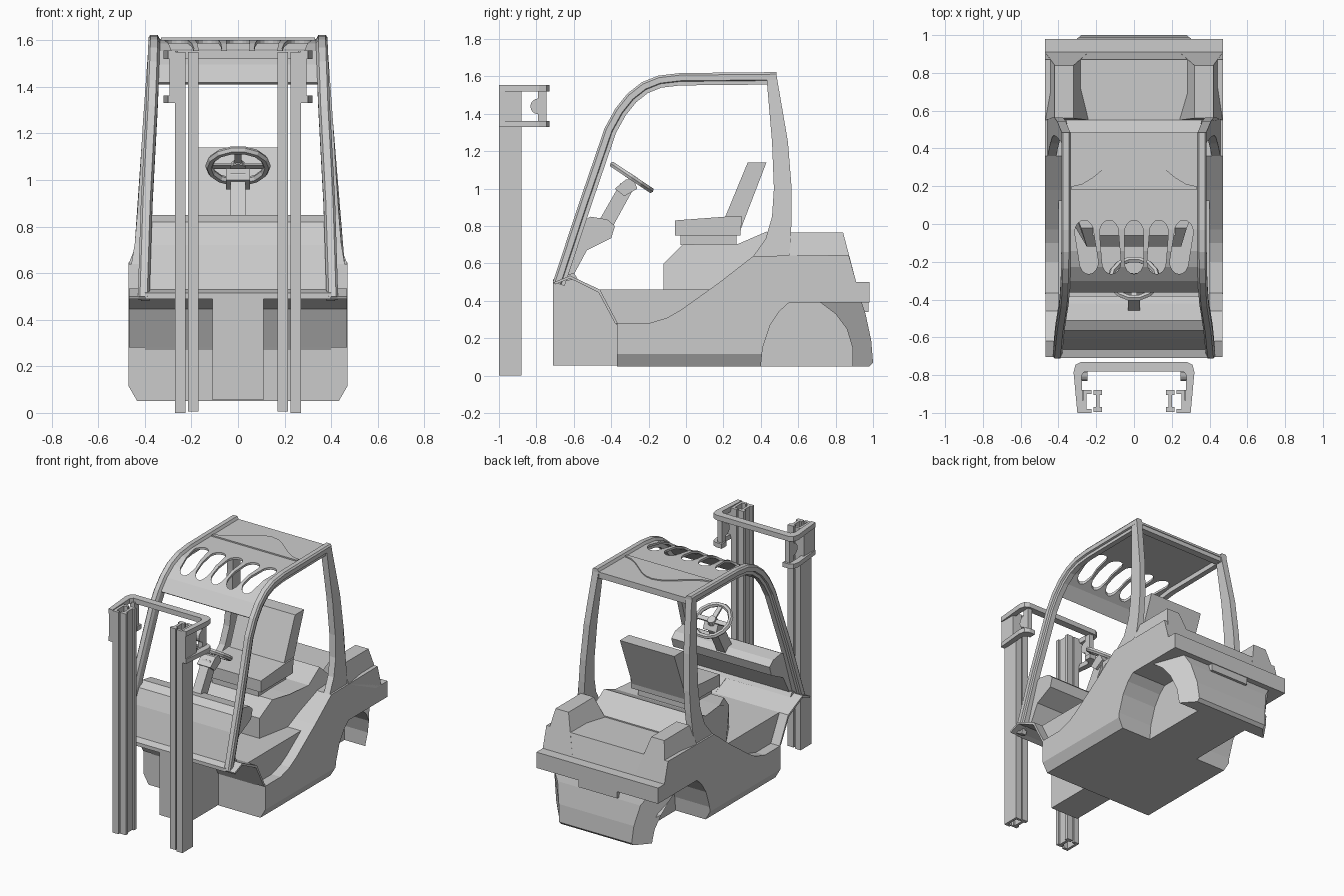
import bpy, bmesh, math
from mathutils import Matrix, Vector

if "Cube" in bpy.data.objects:
    bpy.data.objects.remove(bpy.data.objects["Cube"])


def make(name, verts, faces, mirror=False):
    n = len(verts)
    verts, faces = list(verts), [list(f) for f in faces]
    if mirror:
        faces += [[i + n for i in reversed(f)] for f in faces]
        verts += [(-x, y, z) for x, y, z in verts]
    me = bpy.data.meshes.new(name)
    me.from_pydata(verts, [], faces)
    bm = bmesh.new()
    bm.from_mesh(me)
    bmesh.ops.recalc_face_normals(bm, faces=bm.faces)
    bm.to_mesh(me)
    bm.free()
    ob = bpy.data.objects.new(name, me)
    bpy.context.collection.objects.link(ob)
    return ob


def prism_faces(n, o=0):
    sides = [[o + i, o + (i + 1) % n, o + n + (i + 1) % n, o + n + i] for i in range(n)]
    return sides + [list(range(o, o + n)), list(range(o + 2 * n - 1, o + n - 1, -1))]


def slab(name, pts, x0=None, x1=None, mirror=False):
    """Side profile (y, z[, x0, x1]) spanning x0..x1."""
    pts = [tuple(p) if len(p) == 4 else (*p[:2], x0, x1) for p in pts]
    verts = [(p[2], p[0], p[1]) for p in pts] + [(p[3], p[0], p[1]) for p in pts]
    return make(name, verts, prism_faces(len(pts)), mirror)


def wide(name, pts):
    """Side profile (y, z, half width), symmetric about x = 0."""
    return slab(name, [(y, z, -w, w) for y, z, w in pts])


def plan(name, pts, z0, z1, mirror=False):
    verts = [(x, y, z0) for x, y in pts] + [(x, y, z1) for x, y in pts]
    return make(name, verts, prism_faces(len(pts)), mirror)


def both(half):
    return half + [(-x, y) for x, y in reversed(half)]


def sweep(name, path, section, mirror=False):
    """Section (x, offset along path normal) carried along path (y, z, x)."""
    verts, faces, n = [], [], len(section)
    for i, (y, z, x) in enumerate(path):
        a, b = path[max(i - 1, 0)], path[min(i + 1, len(path) - 1)]
        t = Vector((b[0] - a[0], b[1] - a[1])).normalized()
        verts += [(x + u, y - t.y * v, z + t.x * v) for u, v in section]
    for i in range(len(path) - 1):
        faces += prism_faces(n, i * n)[:n]
    faces += [list(range(n)), list(range(len(verts) - n, len(verts)))]
    return make(name, verts, faces, mirror)


# Main body with rear wheel arch and chamfered lower edge
body = slab("body", [(-.37, .05), (.40, .05), (.41, .15), (.45, .27), (.50, .345), (.55, .39),
                     (.98, .39), (.98, .50), (.91, .50), (.87, .645), (.36, .64), (.18, .50),
                     (-.03, .35), (-.10, .31), (-.20, .28), (-.37, .28)], -.47, .47)
bm = bmesh.new()
bm.from_mesh(body.data)
bmesh.ops.bisect_plane(bm, geom=bm.verts[:] + bm.edges[:] + bm.faces[:],
                       plane_co=(0, 0, .115), plane_no=(0, 0, 1))
for v in bm.verts:
    if v.co.z < .06:
        v.co.x *= .92
bm.to_mesh(body.data)
bm.free()

# Wheel well core, rear weight, tow plate, rear shoulders
slab("wheel_well_core", [(.39, .05), (.89, .05), (.89, .40), (.39, .40)], -.2, .2)
wide("rear_weight", [(.89, .05, .36), (.98, .05, .28), (1.0, .07, .28), (.99, .19, .29),
                     (.96, .33, .32), (.94, .39, .36), (.72, .39, .44), (.80, .33, .43),
                     (.86, .25, .41), (.89, .15, .38)])
slab("tow_plate", [(.93, .34), (.975, .34), (.975, .39), (.93, .39)], -.15, .15)
slab("rear_shoulders", [(.55, .64, .24, .47), (.56, .765, .32, .42), (.84, .765, .32, .42),
                        (.91, .50, .24, .47), (.85, .50, .24, .47)], mirror=True)

# Front axle block, fenders, floor
slab("front_block", [(-.71, .055), (-.71, .50), (-.62, .53), (-.46, .46), (-.36, .28),
                     (-.36, .055)], -.11, .11)
slab("front_fenders", [(-.705, .50), (-.62, .535), (-.46, .46), (-.365, .28), (-.38, .28),
                       (-.468, .445), (-.62, .52), (-.70, .488)], .10, .468, True)
slab("floor", [(-.47, .46), (.30, .46), (.30, .27), (-.37, .27)], -.40, .40)
slab("front_sill", [(-.71, .49), (-.71, .515), (-.60, .55), (-.58, .52)], -.40, .40)

# Seat base hood
wide("hood", [(-.12, .45, .25), (-.12, .60, .25), (-.02, .70, .28), (.10, .705, .33),
              (.28, .705, .35), (.43, .77, .33), (.55, .65, .36), (.55, .45, .38), (.10, .45, .38)])

# Seat
slab("seat_mount", [(-.03, .70), (.27, .70), (.27, .75), (-.03, .75)], -.18, .18)
slab("seat_cushion", [(-.06, .75), (.29, .75), (.30, .85), (.21, .85), (-.06, .83)], -.22, .22)
slab("seat_back", [(.28, .75), (.43, 1.14), (.33, 1.14), (.21, .85), (.22, .77)], -.21, .21)

# Dashboard and steering column
slab("dashboard", [(-.67, .51), (-.61, .72), (-.565, .82), (-.51, .85), (-.42, .835), (-.38, .80),
                   (-.40, .735), (-.53, .67), (-.60, .54)], -.38, .38)
slab("steering_column", [(-.47, .82), (-.39, .80), (-.28, 1.0), (-.35, 1.03)], -.033, .033)
slab("column_head", [(-.38, 1.0), (-.33, .96), (-.26, 1.0), (-.28, 1.05), (-.32, 1.05)], -.052, .052)

# Steering wheel
tilt = Matrix.Translation((0, -.29, 1.06)) @ Matrix.Rotation(-.588, 4, 'X')
bpy.ops.mesh.primitive_torus_add(major_segments=14, minor_segments=6,
                                 major_radius=.124, minor_radius=.017)
wheel = bpy.context.object
wheel.name = "steering_wheel"
wheel.matrix_world = tilt
bm = bmesh.new()
bmesh.ops.create_cone(bm, cap_ends=True, segments=10, radius1=.035, radius2=.028, depth=.03)
for a in (0, math.pi, -math.pi / 2):
    m = Matrix.Rotation(a, 4, 'Z') @ Matrix.Translation((.065, 0, 0)) @ Matrix.Diagonal((.12, .03, .012, 1))
    bmesh.ops.create_cube(bm, size=1, matrix=m)
me = bpy.data.meshes.new("wheel_spokes")
bm.to_mesh(me)
bm.free()
spokes = bpy.data.objects.new("wheel_spokes", me)
bpy.context.collection.objects.link(spokes)
spokes.matrix_world = tilt

# Overhead guard: bent front rails and rear pillars
rail = [(-.68, .49, .405), (-.545, .90, .392), (-.405, 1.31, .37), (-.35, 1.41, .366),
        (-.29, 1.485, .363), (-.22, 1.54, .361), (-.14, 1.572, .36), (-.03, 1.585, .36), (.485, 1.59, .36)]
sweep("guard_rails", rail, [(-.025, -.033), (.012, -.033), (.012, -.012), (.025, -.008),
                            (.025, .022), (.016, .033), (-.015, .033), (-.025, .015)], True)
post = [(1.60, .43, .485, .36), (1.25, .46, .545, .385), (1.0, .47, .565, .40),
        (.85, .46, .565, .41), (.73, .425, .56, .42), (.64, .36, .555, .435)]
slab("rear_pillars", [(a, z, x - .023, x + .023) for z, a, b, x in post]
     + [(b, z, x - .023, x + .023) for z, a, b, x in reversed(post)], mirror=True)
slab("roof_rear_bar", [(.43, 1.56), (.48, 1.56), (.48, 1.60), (.43, 1.60)], -.35, .35)

# Roof panel with five rounded slots
roof = sweep("roof_panel", [(y, z, 0) for y, z, x in rail[3:]],
             [(-.345, 0), (.345, 0), (.345, .015), (-.345, .015)])
verts, faces = [], []
for i in range(-2, 3):
    cx, o, r = i * .122, len(verts), .05
    ring = []
    for k in range(18):
        a = math.pi * (k if k < 9 else k - 1) / 8
        end = -.045 if k < 9 else -.20
        skew = (.02 if k < 9 else -.005) * i * .5
        ring.append((cx + skew + r * math.cos(a), end + 1.3 * r * math.sin(a)))
    verts += [(x, y, z) for z in (1.2, 1.8) for x, y in ring]
    faces += prism_faces(18, o)
cutter = make("slot_cutter", verts, faces)
cutter.hide_render = True
mod = roof.modifiers.new("slots", 'BOOLEAN')
mod.operation, mod.solver, mod.object = 'DIFFERENCE', 'EXACT', cutter
bpy.context.view_layer.objects.active = roof
bpy.ops.object.modifier_apply(modifier=mod.name)
bpy.data.objects.remove(cutter)

# Raised bell-shaped plate on the roof
bell = [(-.33 + .055 * k, .20 + .09 * (1 + math.cos(math.pi * (-1 + k / 6)))) for k in range(13)]
plan("roof_bell_plate", [(-.33, .18)] + bell + [(.33, .18)], 1.595, 1.611)

# Mast uprights: outer channels and inner beams
plan("mast_channels", [(.27, -1), (.27, -.88), (.225, -.88), (.225, -.90), (.252, -.90),
                       (.252, -.98), (.225, -.98), (.225, -1)], 0, 1.55, True)
plan("mast_beams", [(.17, -.995), (.215, -.995), (.215, -.97), (.202, -.97), (.202, -.905), (.215, -.905),
                    (.215, -.88), (.17, -.88), (.17, -.905), (.183, -.905), (.183, -.97), (.17, -.97)],
     .005, 1.55, True)

# Mast braces and their side plates
arm = [(.28, -.73), (.31, -.745), (.32, -.785), (.30, -1), (.268, -1), (.278, -.80), (.26, -.78)]
plan("mast_top_brace", both(arm), 1.52, 1.555)
plan("mast_lower_braces", [(.235, -.73)] + arm + [(.235, -.78)], 1.33, 1.362, True)
slab("mast_side_plates", [(-1, 1.35), (-.88, 1.35), (-.88, 1.53), (-1, 1.53)], .268, .295, True)
lug = [(-.79 - .042 * math.sin(math.pi * k / 8), 1.44 - .042 * math.cos(math.pi * k / 8)) for k in range(9)]
slab("mast_lugs", [(-.79, 1.35)] + lug + [(-.79, 1.53), (-.745, 1.53), (-.745, 1.35)], .245, .28, True)
